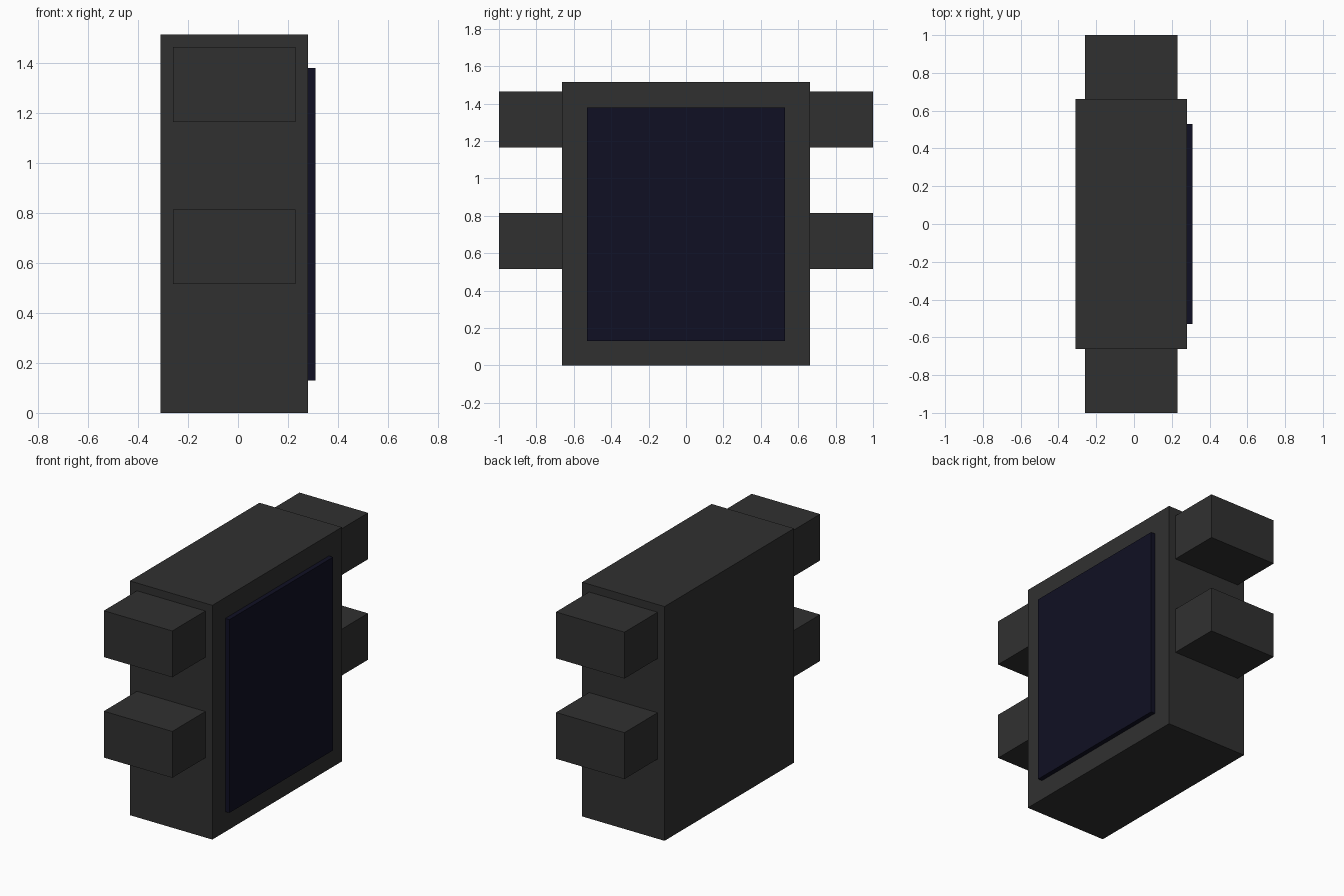
import bpy
import bmesh
from mathutils import Vector

if "Cube" in bpy.data.objects:
    bpy.data.objects.remove(bpy.data.objects["Cube"])


def material(name, rgb):
    m = bpy.data.materials.new(name)
    m.diffuse_color = (*rgb, 1.0)
    m.use_nodes = True
    m.node_tree.nodes["Principled BSDF"].inputs["Base Color"].default_value = m.diffuse_color
    return m


charcoal = material("charcoal", (0.03, 0.03, 0.03))
dark_navy = material("dark navy", (0.005, 0.005, 0.017))


def box(name, low, high, mat):
    """Flat-sided box spanning two opposite corners."""
    low, high = Vector(low), Vector(high)
    centre, size = (low + high) / 2, high - low
    bm = bmesh.new()
    bmesh.ops.create_cube(bm, size=1.0)
    bmesh.ops.scale(bm, vec=size, verts=bm.verts)
    mesh = bpy.data.meshes.new(name)
    bm.to_mesh(mesh)
    bm.free()
    mesh.materials.append(mat)
    obj = bpy.data.objects.new(name, mesh)
    obj.location = centre
    bpy.context.collection.objects.link(obj)
    return obj


# Main housing
box("housing", (-0.31, -0.662, 0.0), (0.28, 0.662, 1.515), charcoal)

# Raised dark panel on the right-hand face
box("screen_panel", (0.27, -0.53, 0.13), (0.31, 0.53, 1.38), dark_navy)

# Two lugs on each end, slightly sunk into the housing
for end, side in (("front", -1), ("back", 1)):
    for level, z in (("lower", 0.515), ("upper", 1.165)):
        y0, y1 = sorted((side * 0.65, side * 1.0))
        box(f"{end}_{level}_lug", (-0.26, y0, z), (0.23, y1, z + 0.30), charcoal)
